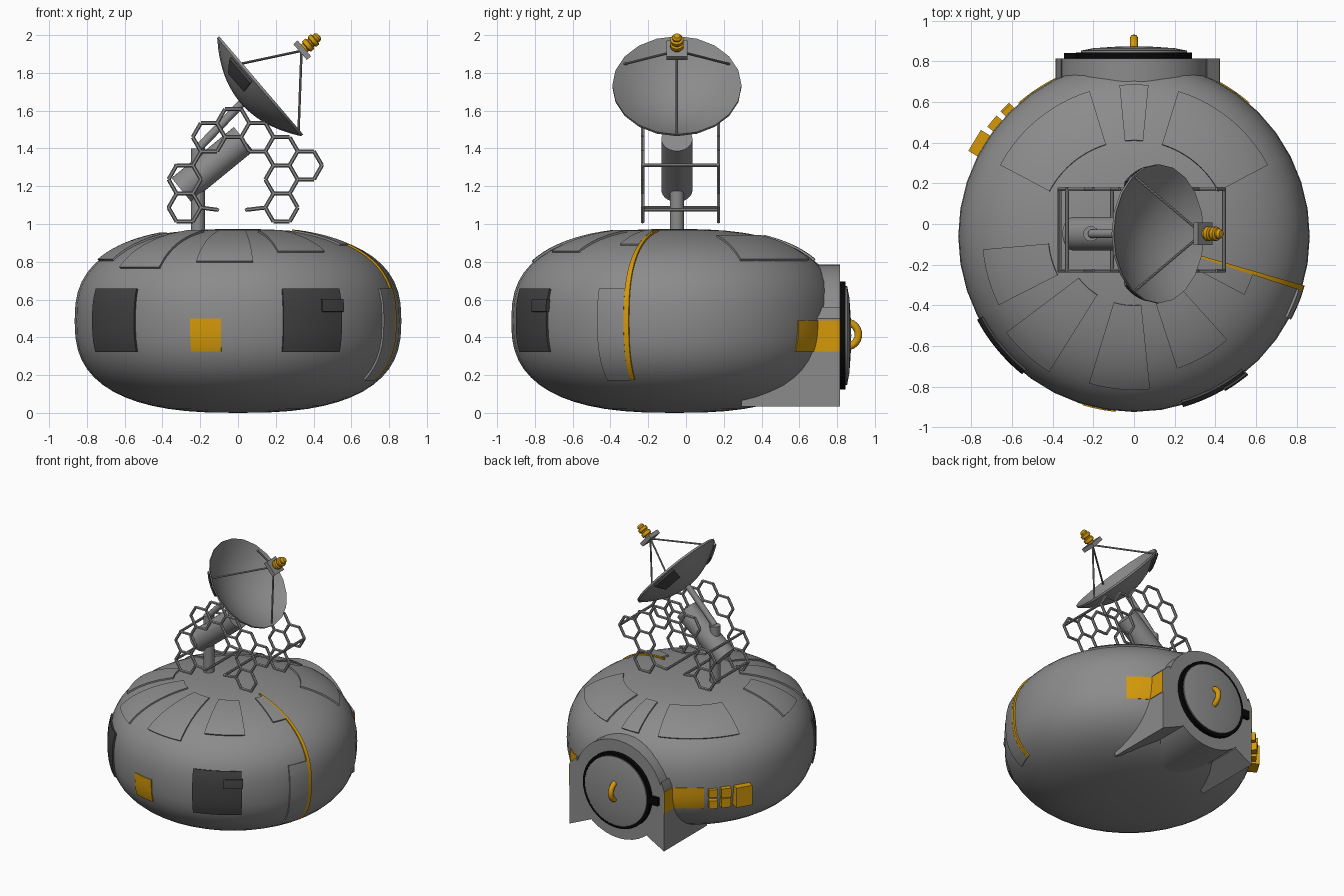
import bpy, bmesh
from math import sin, cos, pi, radians, asin, acos, copysign
from mathutils import Vector, Matrix

if "Cube" in bpy.data.objects:
    bpy.data.objects.remove(bpy.data.objects["Cube"])


def material(name, rgb):
    m = bpy.data.materials.new(name)
    m.use_nodes = True
    m.diffuse_color = (*rgb, 1)
    m.node_tree.nodes["Principled BSDF"].inputs["Base Color"].default_value = (*rgb, 1)
    return m


GREY = material("hull grey", (0.26, 0.26, 0.26))
DARK = material("dark grey", (0.055, 0.055, 0.055))
BLACK = material("seal black", (0.002, 0.002, 0.002))
ORANGE = material("signal orange", (0.66, 0.32, 0.003))


# ---- helpers ----
def finish(name, bm, mat, angle=35):
    bmesh.ops.recalc_face_normals(bm, faces=bm.faces)
    me = bpy.data.meshes.new(name)
    bm.to_mesh(me)
    bm.free()
    me.materials.append(mat)
    for p in me.polygons:
        p.use_smooth = True
    me.set_sharp_from_angle(angle=radians(angle))
    ob = bpy.data.objects.new(name, me)
    bpy.context.collection.objects.link(ob)
    return ob


def frame(origin, axis):
    rot = Vector(axis).to_track_quat('Z', 'Y').to_matrix().to_4x4()
    return Matrix.Translation(origin) @ rot


def lathe(name, mat, profile, matrix, segs=32):
    bm = bmesh.new()
    vs = [bm.verts.new((r, 0, h)) for r, h in profile]
    es = [bm.edges.new(pair) for pair in zip(vs, vs[1:])]
    bmesh.ops.spin(bm, geom=vs + es, cent=(0, 0, 0), axis=(0, 0, 1),
                   angle=2 * pi, steps=segs)
    bmesh.ops.remove_doubles(bm, verts=bm.verts, dist=1e-4)
    bm.transform(matrix)
    return finish(name, bm, mat)


def tube(bm, a, b, r, segs=8):
    a, b = Vector(a), Vector(b)
    bmesh.ops.create_cone(bm, cap_ends=True, segments=segs, radius1=r, radius2=r,
                          depth=(b - a).length, matrix=frame((a + b) / 2, b - a))


def rod(name, mat, a, b, r, segs=24):
    bm = bmesh.new()
    tube(bm, a, b, r, segs)
    return finish(name, bm, mat)


def box(name, mat, size, matrix):
    bm = bmesh.new()
    bmesh.ops.create_cube(bm, size=1, matrix=matrix @ Matrix.Diagonal((*size, 1)))
    return finish(name, bm, mat)


def curved_plate(name, mat, func, nu=10, nv=8):
    """Closed plate: func(u, v, w) maps the unit box onto a curved surface."""
    bm = bmesh.new()
    for h in (0, 1):
        bmesh.ops.create_grid(bm, x_segments=nu, y_segments=nv, size=0.5,
                              matrix=Matrix.Translation((0.5, 0.5, h)))
    bmesh.ops.bridge_loops(bm, edges=[e for e in bm.edges if e.is_boundary])
    for v in bm.verts:
        v.co = func(*v.co)
    return finish(name, bm, mat)


# ---- hull: a squashed, slightly squared-off globe ----
R, B, CY, P = 0.865, 0.487, -0.06, 2.6
E = 2 / P


def signed_pow(x, p):
    return copysign(abs(x) ** p, x)


def at_height(z):
    return asin(signed_pow((z - B) / B, 1 / E))


def at_radius(r):
    return acos((r / R) ** (1 / E))


def hull_point(a, t, off):
    c, s = max(cos(t), 0) ** E, signed_pow(sin(t), E)
    n = Vector((c ** (P - 1) / R, signed_pow(s, P - 1) / B)).normalized() * off
    r, z = R * c + n.x, B + B * s + n.y
    return Vector((r * cos(a), CY + r * sin(a), z))


def hull_plate(name, mat, a0, a1, t0, t1, out=0.006, inner=-0.003, nv=10):
    a0, a1 = radians(a0), radians(a1)
    return curved_plate(name, mat, lambda u, v, w: hull_point(
        a0 + (a1 - a0) * u, t0 + (t1 - t0) * v, inner + (out - inner) * w), nv=nv)


rings = [-pi / 2 + pi * i / 28 for i in range(29)]
lathe("hull", GREY, [(R * max(cos(t), 0) ** E, B + B * signed_pow(sin(t), E)) for t in rings],
      Matrix.Translation((0, CY, 0)), 40)

# roof panels: start angle, end angle, outer radius, inner radius
for a0, a1, r0, r1 in [(84.5, 95.5, .74, .47), (107, 152, .74, .47), (28, 73, .74, .47),
                       (185, 207, .74, .42), (217, 238, .78, .34), (253, 276, .75, .34),
                       (288, 312, .68, .34), (332, 342, .61, .34)]:
    hull_plate("roof_panel", GREY, a0, a1, at_radius(r0), at_radius(r1), .01)

# windows, side hatch, stripe and orange markers
for a0, a1 in [(208, 231), (286, 309)]:
    hull_plate("window", DARK, a0, a1, at_height(.325), at_height(.655), .01)
hull_plate("window_latch", DARK, 300.5, 309.5, at_height(.535), at_height(.6), .02)
hull_plate("side_panel", GREY, -28, -18, at_height(.18), at_height(.655), .01)
hull_plate("side_stripe", ORANGE, -18, -16.2, at_height(.18), at_radius(.3), .009, nv=30)
hull_plate("front_marker", ORANGE, 253, 264, at_height(.325), at_height(.5), .004)
for a0, a1 in [(49, 64), (115, 131)]:
    hull_plate("back_marker", ORANGE, a0, a1, at_height(.325), at_height(.49), .004)

# equipment boxes beside the rear hatch
for a, z, w, h, d in [(149, .41, .12, .15, .11), (141, .45, .07, .07, .08),
                      (141, .37, .07, .07, .06), (135, .45, .06, .06, .06),
                      (135, .37, .06, .06, .08)]:
    a = radians(a)
    m = Matrix.Translation((0.86 * cos(a), CY + 0.86 * sin(a), z)) @ Matrix.Rotation(a, 4, 'Z')
    box("equipment_box", ORANGE, (d, w, h), m)

# ---- rear hatch ----
hatch = frame((0, .815, .41), (0, 1, 0))
lathe("hatch_housing", GREY, [(0, -.5), (.375, -.5), (.375, 0), (0, 0)], hatch, 40)
lathe("hatch_seal", BLACK, [(0, 0), (.285, 0), (.285, .03), (0, .03)], hatch, 40)
lathe("hatch_door", GREY, [(.262, .02), (.262, .038), (.2, .05), (.1, .057), (0, .06)], hatch, 40)
box("seal_tab", BLACK, (.07, .026, .06), Matrix.Translation((-.31, .828, .41)))
bpy.ops.mesh.primitive_torus_add(location=(0, .848, .415), rotation=(0, pi / 2, 0),
                                 major_radius=.065, minor_radius=.02,
                                 major_segments=24, minor_segments=10)
handle = bpy.context.object
handle.name = "hatch_handle"
handle.data.materials.append(ORANGE)
bpy.ops.object.shade_smooth()

# feet that run forward under the hull, each with an orange side plate
for s, outer in [(-1, .383), (1, .42)]:
    bm = bmesh.new()
    outline = [(.36, .56), (outer, .5), (outer, .035), (.24, .115)]
    face = bm.faces.new([bm.verts.new((s * x, .815, z)) for x, z in outline])
    ext = bmesh.ops.extrude_face_region(bm, geom=[face])["geom"]
    bmesh.ops.translate(bm, vec=(0, -.52, 0),
                        verts=[v for v in ext if isinstance(v, bmesh.types.BMVert)])
    finish("hatch_foot", bm, GREY)
    box("foot_marker", ORANGE, (.008, .155, .165), Matrix.Translation((s * outer, .7375, .4075)))

# ---- antenna mount ----
MY = -.048
rod("mount_post", GREY, (-.213, MY, .95), (-.213, MY, 1.4), .037)
rod("mount_drum", GREY, (-.3, MY, 1.18), (.03, MY, 1.45), .082, 32)
rod("mount_arm", GREY, (-.21, MY, 1.4), (.02, MY, 1.64), .022, 16)

# ---- dish ----
DR, DEPTH = .342, .13
dish = frame((.112, MY, 1.725), (.76, 0, .65))


def bowl(r):
    return -DEPTH * (1 - (r / DR) ** 2)


radii = [DR * i / 7 for i in range(8)]
lathe("dish", GREY, [(r, bowl(r)) for r in radii]
      + [(r, bowl(r) + .014) for r in reversed(radii)], dish, 20)


def dish_point(r, a, h):
    return dish @ Vector((r * sin(a), r * cos(a), bowl(r) + h))


for s in (-1, 1):
    curved_plate("dish_pad", DARK, lambda u, v, w: dish_point(
        .25 + .085 * u, s * radians(50 + 32 * v), -.018 + .014 * w))
for a in (-60, 60, 180):
    rod("feed_strut", GREY, dish_point(.33, radians(a), 0), dish @ Vector((0, 0, .295)), .0065, 8)
box("feed_plate", GREY, (.11, .11, .03), dish @ Matrix.Translation((0, 0, .3)))
lathe("feed_horn", ORANGE, [(0, .31), (.026, .31), (.026, .325), (.036, .33), (.036, .352),
                            (.026, .357), (.026, .364), (.035, .369), (.035, .388),
                            (.024, .393), (.026, .405), (.016, .418), (0, .42)], dish, 16)

# ---- honeycomb frames either side of the mount ----
HR, X0, Z0, ROW = .086, -.282, 1.087, .149
cells = [(0, 0), (0, 1), (1, 2.5), (2, 3), (3, 2.5), (4, 2), (4, 1), (4, 0), (5, 1.5)]
bars = {}
for col, row in cells:
    cx, cz = X0 + col * HR * 1.49, Z0 + row * ROW
    ring = [(cx + HR * cos(k * pi / 3), cz + HR * sin(k * pi / 3)) for k in range(6)]
    for p, q in zip(ring, ring[1:] + ring[:1]):
        bars[(round((p[0] + q[0]) * 25), round((p[1] + q[1]) * 25))] = (p, q)
segments = list(bars.values()) + [((-.196, Z0), (-.108, Z0 - .012)), ((.145, Z0), (.045, Z0 - .012)),
                                  ((-.239, 1.31), (-.197, 1.383))]
for name, y in [("front_honeycomb", -.23), ("back_honeycomb", .172)]:
    bm = bmesh.new()
    for (x1, z1), (x2, z2) in segments:
        tube(bm, (x1, y, z1), (x2, y, z2), .0105, 6)
    finish(name, bm, GREY)

# cross bars joining the two frames
for x, z in [(-.366, Z0), (-.108, Z0 - .012), (.045, Z0 - .012), (-.33, 1.31), (.443, 1.31)]:
    rod("cross_bar", GREY, (x, -.235, z), (x, .177, z), .0095, 8)
